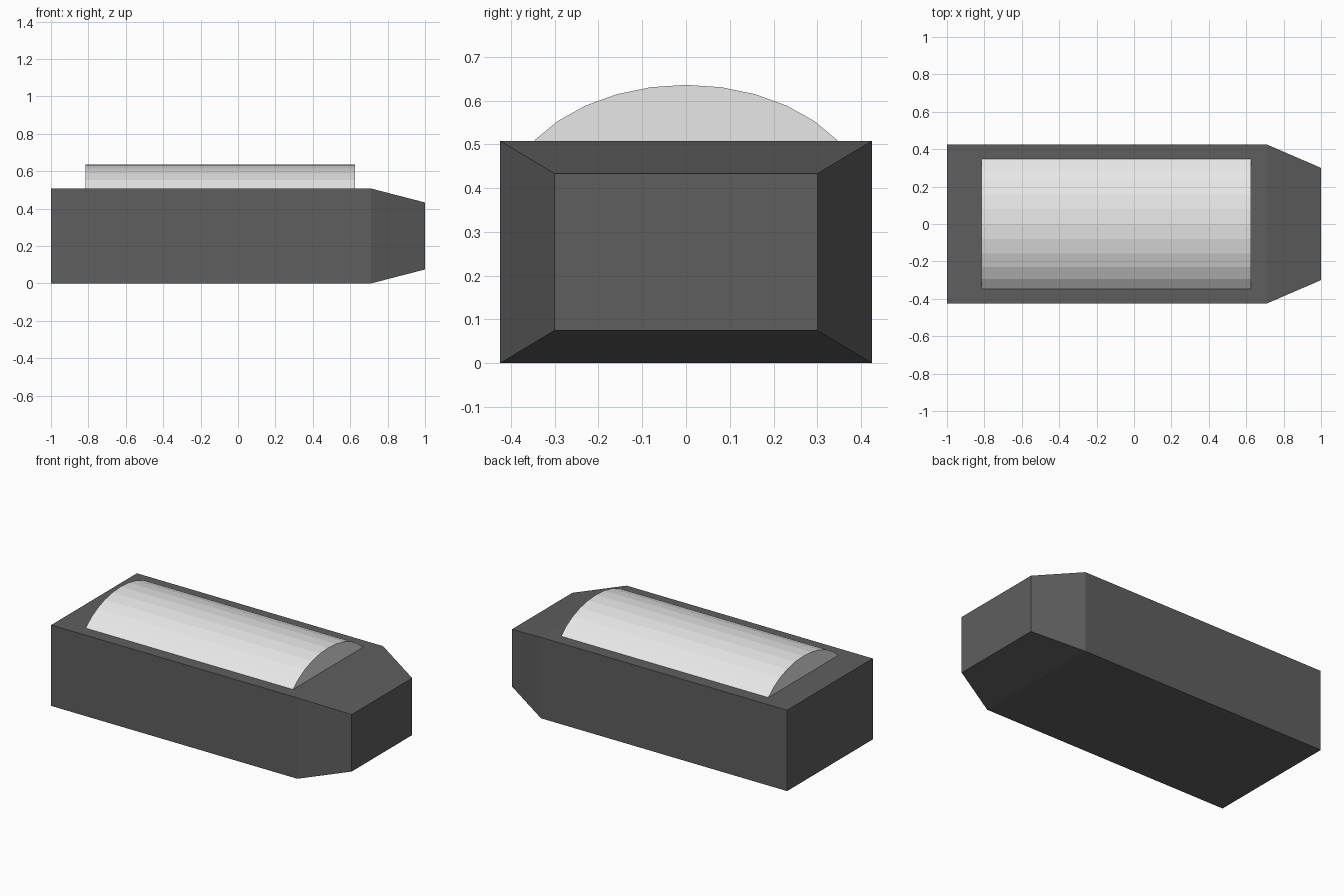
import bpy, bmesh, math
from mathutils import Matrix

if "Cube" in bpy.data.objects:
    bpy.data.objects.remove(bpy.data.objects["Cube"])


def material(name, value):
    mat = bpy.data.materials.new(name)
    mat.diffuse_color = (value, value, value, 1)
    mat.use_nodes = True
    mat.node_tree.nodes["Principled BSDF"].inputs["Base Color"].default_value = mat.diffuse_color
    return mat


def finish(bm, name, mat):
    bmesh.ops.recalc_face_normals(bm, faces=bm.faces)
    mesh = bpy.data.meshes.new(name)
    bm.to_mesh(mesh)
    bm.free()
    mesh.materials.append(mat)
    obj = bpy.data.objects.new(name, mesh)
    bpy.context.collection.objects.link(obj)
    return obj


dark = material("dark grey", 0.114)
light = material("light grey", 0.8)

# Body: rectangular sections lofted along x, tapering at the nose
bm = bmesh.new()
rings = []
for x, half_w, half_h in ((-1, 0.425, 0.254), (0.71, 0.425, 0.254), (1, 0.30, 0.179)):
    rings.append([bm.verts.new((x, sy * half_w, 0.254 + sz * half_h))
                  for sy, sz in ((-1, -1), (1, -1), (1, 1), (-1, 1))])
for a, b in zip(rings, rings[1:]):
    for i in range(4):
        j = (i + 1) % 4
        bm.faces.new((a[i], a[j], b[j], b[i]))
bm.faces.new(rings[0])
bm.faces.new(rings[-1])
finish(bm, "body", dark)

# Canopy: flattened 32-sided cylinder lying along x, sunk into the body
bm = bmesh.new()
bmesh.ops.create_cone(
    bm, cap_ends=True, segments=32, radius1=1, radius2=1, depth=1.44,
    matrix=Matrix.Translation((-0.095, 0, 0.353))
    @ Matrix.Diagonal((1, 0.415, 0.283, 1))
    @ Matrix.Rotation(math.pi / 2, 4, 'Y'))
finish(bm, "canopy", light)
